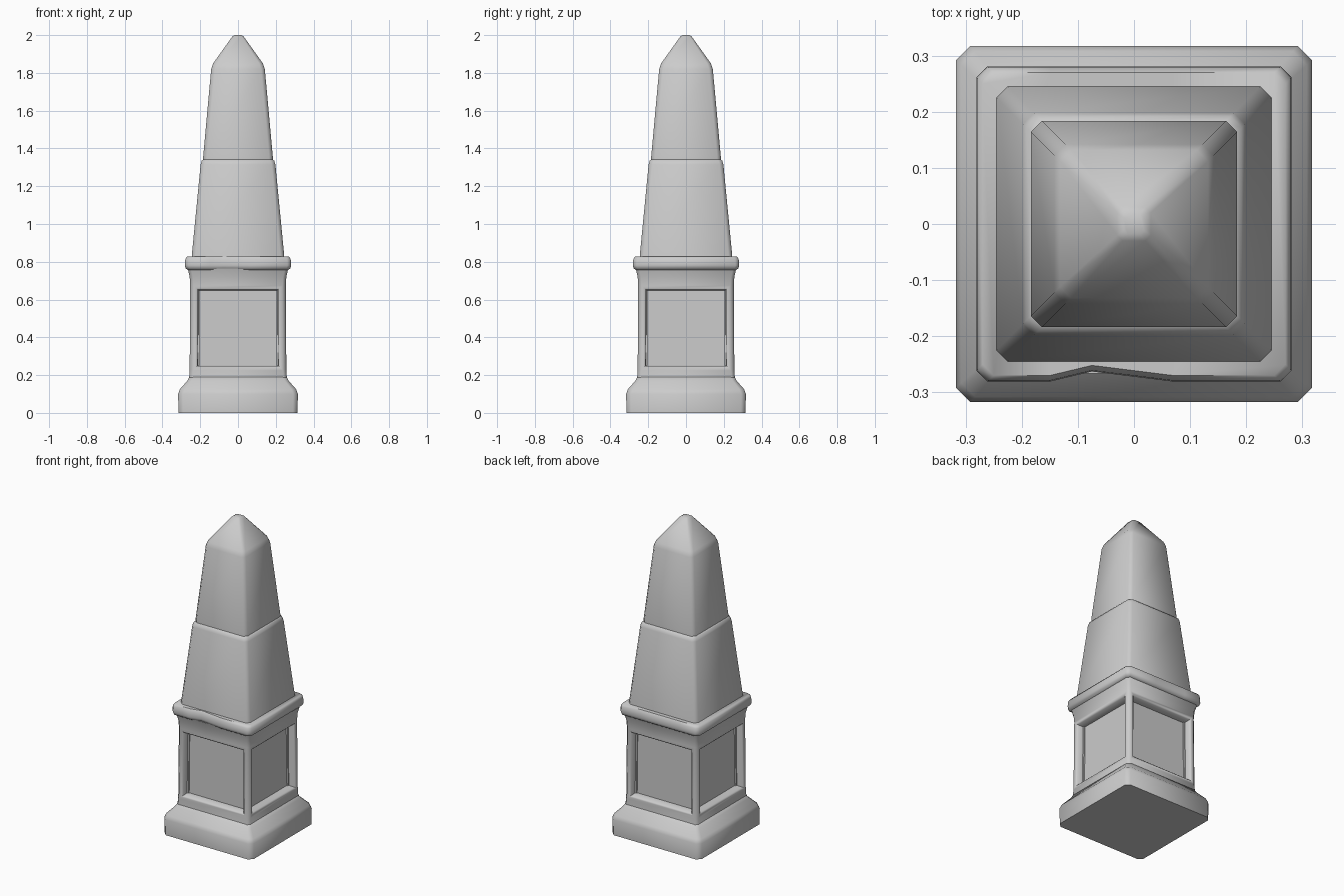
import bpy
import bmesh
import math
from mathutils import Vector

cube = bpy.data.objects.get("Cube")
if cube:
    bpy.data.objects.remove(cube, do_unlink=True)

stone = bpy.data.materials.new("pale_grey_stone")
stone.use_nodes = True
grey = (0.6, 0.6, 0.6, 1)
stone.diffuse_color = grey
stone.node_tree.nodes["Principled BSDF"].inputs["Base Color"].default_value = grey


def square_stack(profile):
    """Stack chamfered square rings from (half width, height, chamfer) levels."""
    bm = bmesh.new()
    rings = []
    for half, z, cut in profile:
        ring = []
        for quarter in range(4):
            c, s = [(1, 0), (0, 1), (-1, 0), (0, -1)][quarter]
            for x, y in ((half, half - cut), (half - cut, half)):
                ring.append(bm.verts.new((x * c - y * s, x * s + y * c, z)))
        rings.append(ring)
    for low, high in zip(rings, rings[1:]):
        for i in range(8):
            j = (i + 1) % 8
            bm.faces.new((low[i], low[j], high[j], high[i]))
    bm.faces.new(rings[0][::-1])
    bm.faces.new(rings[-1])
    bm.normal_update()
    return bm


def finish(bm, name, angle):
    mesh = bpy.data.meshes.new(name)
    bm.to_mesh(mesh)
    bm.free()
    mesh.materials.append(stone)
    obj = bpy.data.objects.new(name, mesh)
    bpy.context.collection.objects.link(obj)
    bpy.ops.object.select_all(action='DESELECT')
    obj.select_set(True)
    bpy.context.view_layer.objects.active = obj
    bpy.ops.object.shade_smooth_by_angle(angle=math.radians(angle))


# Plinth with a sloping shoulder
plinth = square_stack([(0.315, 0, 0.025), (0.317, 0.1, 0.025), (0.308, 0.125, 0.025),
                       (0.268, 0.17, 0.02), (0.258, 0.19, 0.02)])
finish(plinth, "plinth", 60)

# Pedestal with a recessed panel on each side
pedestal = square_stack([(0.26, 0.17, 0.018), (0.256, 0.225, 0.018), (0.253, 0.675, 0.018),
                         (0.256, 0.72, 0.018), (0.266, 0.765, 0.018)])
panels = [f for f in pedestal.faces
          if 0.4 < f.calc_center_median().z < 0.5 and f.calc_area() > 0.1]
for thickness, depth in ((0.022, 0), (0.012, -0.008), (0.004, -0.045)):
    bmesh.ops.inset_individual(pedestal, faces=panels, thickness=thickness, depth=depth)
finish(pedestal, "pedestal", 50)

# Projecting ledge, worn in at the front
ledge = square_stack([(0.262, 0.755, 0.02), (0.277, 0.765, 0.02), (0.281, 0.78, 0.02),
                      (0.279, 0.815, 0.02), (0.27, 0.828, 0.02)])
for x in (-0.15, -0.075, 0.07):
    bmesh.ops.bisect_plane(ledge, geom=ledge.verts[:] + ledge.edges[:] + ledge.faces[:],
                           plane_co=Vector((x, 0, 0)), plane_no=Vector((1, 0, 0)))
for v in ledge.verts:
    if abs(v.co.x + 0.075) < 0.001 and v.co.y < -0.2:
        v.co.y += 0.018
finish(ledge, "ledge", 50)

# Tapering shaft in two blocks, the upper one pointed
lower = square_stack([(0.247, 0.8, 0.02), (0.244, 0.84, 0.02), (0.198, 1.315, 0.02),
                      (0.192, 1.335, 0.02), (0.18, 1.345, 0.02)])
finish(lower, "lower_shaft", 60)

upper = square_stack([(0.184, 1.32, 0.02), (0.184, 1.36, 0.02), (0.142, 1.82, 0.02),
                      (0.132, 1.85, 0.02), (0.03, 1.993, 0.01), (0.018, 2, 0.007)])
finish(upper, "upper_shaft", 60)
